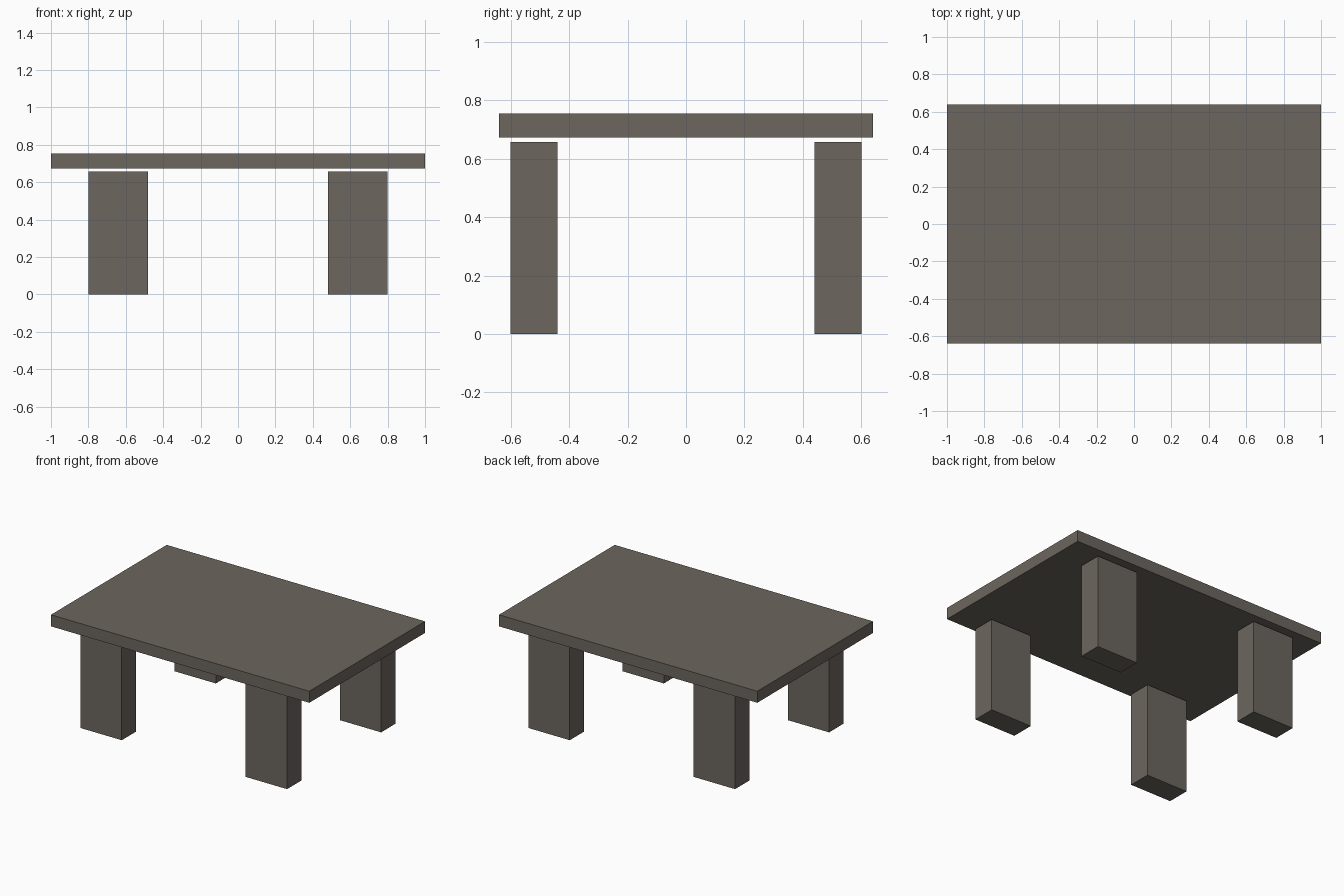
import bpy

if "Cube" in bpy.data.objects:
    bpy.data.objects.remove(bpy.data.objects["Cube"])

# Single stone-grey colour
stone = bpy.data.materials.new("warm grey stone")
stone.diffuse_color = (0.15, 0.132, 0.112, 1.0)
stone.use_nodes = True
stone.node_tree.nodes["Principled BSDF"].inputs["Base Color"].default_value = stone.diffuse_color


def box(name, x, y, z):
    """Axis-aligned box from (min, max) ranges."""
    ranges = (x, y, z)
    bpy.ops.mesh.primitive_cube_add(size=1)
    ob = bpy.context.object
    ob.name = name
    for v in ob.data.vertices:
        v.co = [(lo + hi) / 2 + c * (hi - lo) for c, (lo, hi) in zip(v.co, ranges)]
    ob.data.materials.append(stone)
    return ob


# Slab top, floating slightly above the legs
box("table_top", (-1, 1), (-0.64, 0.64), (0.673, 0.754))

# Four rectangular legs
for x_name, x in (("left", (-0.8, -0.48)), ("right", (0.48, 0.8))):
    for y_name, y in (("front", (-0.6, -0.44)), ("back", (0.44, 0.6))):
        box(f"{y_name}_{x_name}_leg", x, y, (0, 0.657))
